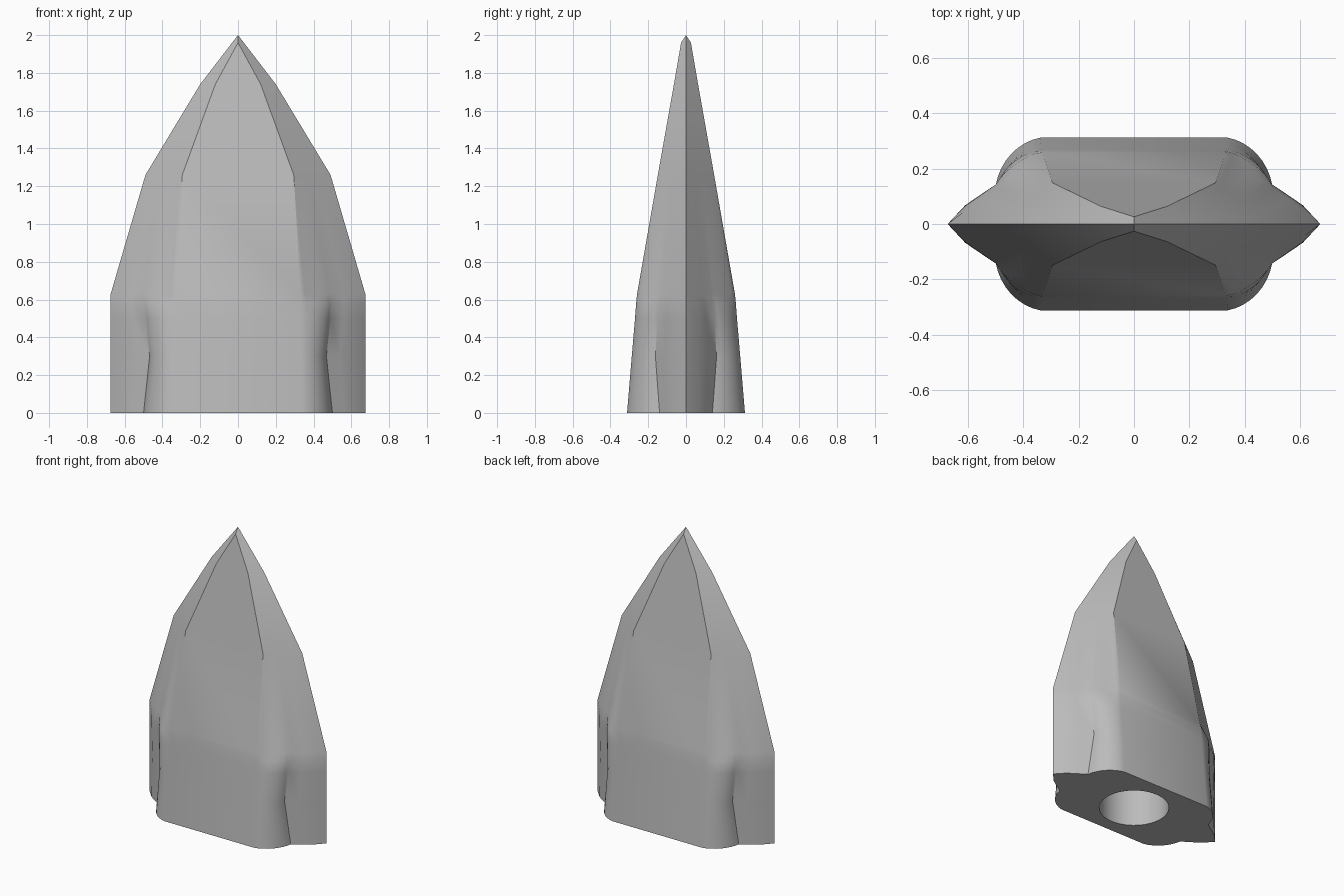
import bpy, bmesh
from math import sin, cos, pi, radians

cube = bpy.data.objects.get("Cube")
if cube:
    bpy.data.objects.remove(cube, do_unlink=True)

metal = bpy.data.materials.new("grey_metal")
metal.use_nodes = True
grey = (0.5, 0.5, 0.5, 1)
metal.diffuse_color = grey
metal.node_tree.nodes["Principled BSDF"].inputs["Base Color"].default_value = grey

STEPS = 8


def quadrant(corner, valley, edge, bulge, lip):
    """Outline from the flat's corner round the shoulder to the cutting edge."""
    (cx, cy), (vx, vy) = corner, valley
    pts = []
    for i in range(STEPS + 1):
        t = i / STEPS
        ax, ay = cx + (vx - cx) * sin(t * pi / 2), vy + (cy - vy) * cos(t * pi / 2)
        lx, ly = cx + (vx - cx) * t, cy + (vy - cy) * t
        pts.append((lx + (ax - lx) * bulge, ly + (ay - ly) * bulge))
    # short concave run, then a rounded lip towards the edge
    for t in (0.35, 0.65):
        pts.append((vx + (edge - vx) * t, vy * (1 - t) + lip * t))
    pts.append((edge, 0))
    return pts


def ring(q):
    """Mirror one quadrant into a closed outline."""
    right = q + [(x, -y) for x, y in reversed(q[:-1])]
    return right + [(-x, -y) for x, y in right]


def blade(cx, cy, edge):
    """Flat-bevelled blade section."""
    return quadrant((cx, cy), (cx + (edge - cx) * 0.5, cy * 0.5), edge, 0, 0)


# Sections from the socket base up to the point
sections = [
    (0.0, quadrant((0.34, 0.312), (0.50, 0.14), 0.674, 0.75, 0.025)),
    (0.30, quadrant((0.337, 0.287), (0.468, 0.162), 0.674, 0.75, 0.025)),
    (0.50, quadrant((0.334, 0.270), (0.49, 0.15), 0.674, 0.65, 0.025)),
    (0.58, quadrant((0.333, 0.264), (0.50, 0.143), 0.674, 0.45, 0.02)),
    (0.63, blade(0.332, 0.259, 0.674)),
    (1.26, blade(0.295, 0.149, 0.49)),
    (1.74, blade(0.12, 0.064, 0.20)),
    (1.96, blade(0.0, 0.026, 0.031)),
]

bm = bmesh.new()
loops = [[bm.verts.new((x, y, z)) for x, y in ring(q)] for z, q in sections]
n = len(loops[0])
for low, high in zip(loops, loops[1:]):
    for i in range(n):
        j = (i + 1) % n
        bm.faces.new((low[i], low[j], high[j], high[i]))
tip = bm.verts.new((0, 0, 2))
for i in range(n):
    bm.faces.new((loops[-1][i], loops[-1][(i + 1) % n], tip))
bm.faces.new(loops[0])
bmesh.ops.remove_doubles(bm, verts=bm.verts, dist=0.0005)
bmesh.ops.recalc_face_normals(bm, faces=bm.faces)
mesh = bpy.data.meshes.new("spear_point")
bm.to_mesh(mesh)
bm.free()
mesh.materials.append(metal)
point = bpy.data.objects.new("spear_point", mesh)
bpy.context.collection.objects.link(point)

# Round shaft socket cut into the base
bpy.ops.mesh.primitive_cylinder_add(vertices=48, radius=0.222, depth=1.2, location=(0, 0, 0))
cutter = bpy.context.object
cutter.name = "socket_cutter"
cutter.hide_render = True
cutter.data.materials.append(metal)
cut = point.modifiers.new("socket", "BOOLEAN")
cut.object = cutter
cut.operation = "DIFFERENCE"
cut.solver = "EXACT"

bpy.ops.object.select_all(action="DESELECT")
point.select_set(True)
bpy.context.view_layer.objects.active = point
bpy.ops.object.modifier_apply(modifier="socket")
bpy.data.objects.remove(cutter, do_unlink=True)
bpy.ops.object.shade_smooth_by_angle(angle=radians(30))
